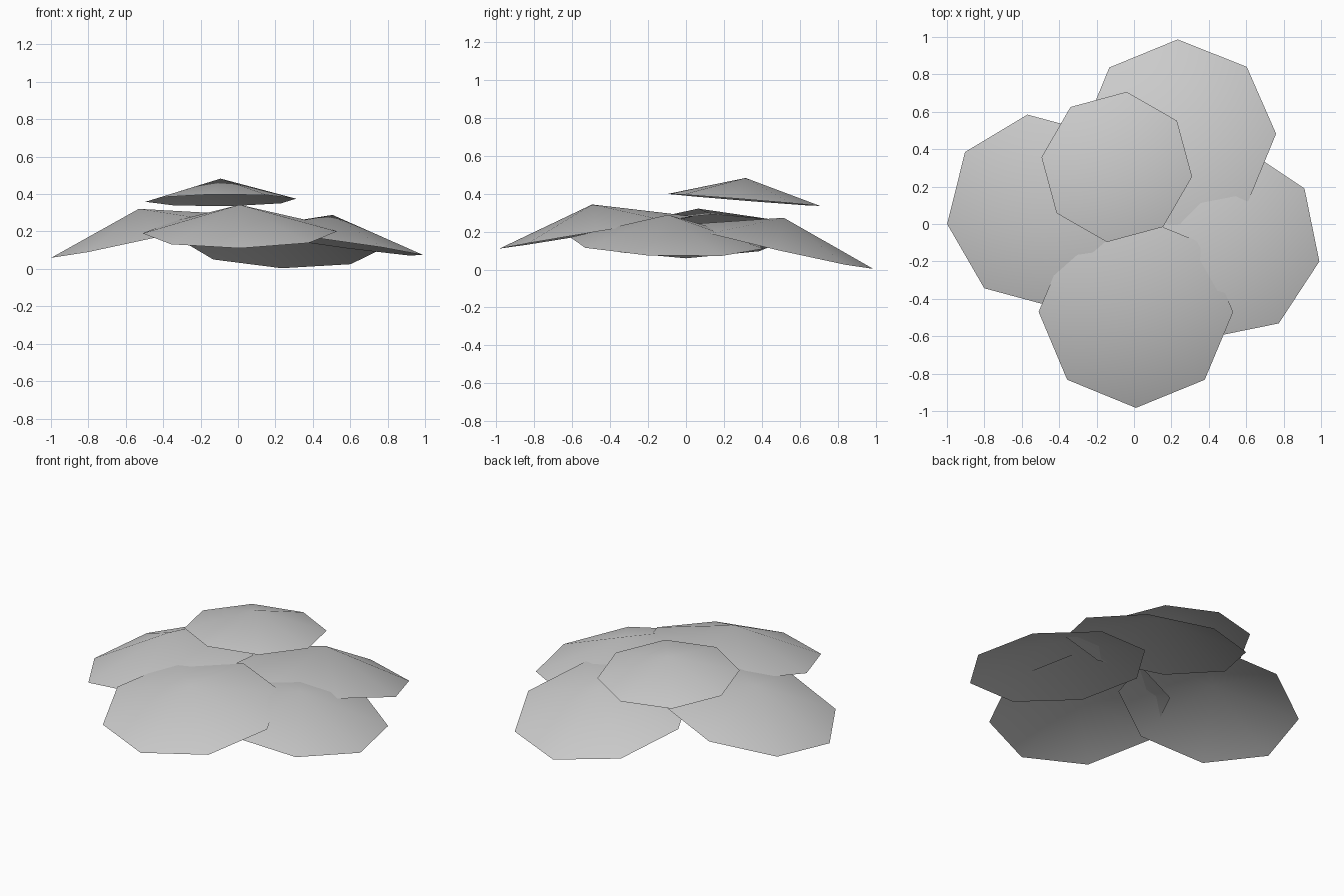
import bpy, bmesh
from math import radians
from mathutils import Matrix, Vector

cube = bpy.data.objects.get("Cube")
if cube:
    bpy.data.objects.remove(cube, do_unlink=True)

GREY = (0.6, 0.6, 0.6, 1)
grey = bpy.data.materials.new("plain grey")
grey.use_nodes = True
grey.diffuse_color = GREY
grey.node_tree.nodes["Principled BSDF"].inputs["Base Color"].default_value = GREY


def leaf_cap(name, centre, slope, turn, radius=0.52, height=0.15):
    """Open eight-sided shallow cone whose rim plane rises by slope in x and y."""
    bm = bmesh.new()
    bmesh.ops.create_cone(bm, cap_ends=False, segments=8, radius1=radius,
                          radius2=0, depth=height,
                          matrix=Matrix.Translation((0, 0, height / 2)))
    bmesh.ops.remove_doubles(bm, verts=bm.verts, dist=0.001)
    # Start with a rim corner on +x, then spin and tilt
    corner = max((v for v in bm.verts if v.co.z < 0.01), key=lambda v: v.co.x).co
    start = Vector((1, 0)).angle_signed(corner.xy)
    spin = Matrix.Rotation(radians(turn) + start, 4, "Z")
    normal = Vector((-slope[0], -slope[1], 1)).normalized()
    tilt = Vector((0, 0, 1)).rotation_difference(normal).to_matrix().to_4x4()
    bm.transform(Matrix.Translation(centre) @ tilt @ spin)
    for face in bm.faces:
        face.smooth = True
    mesh = bpy.data.meshes.new(name)
    bm.to_mesh(mesh)
    bm.free()
    mesh.materials.append(grey)
    bpy.context.collection.objects.link(bpy.data.objects.new(name, mesh))


# Four large overlapping caps and a smaller one on top
leaf_cap("front_cap", (0.01, -0.47, 0.195), (0.01, 0.165), 0)
leaf_cap("right_side_cap", (-0.497, 0.07, 0.175), (0.225, 0.04), 8)
leaf_cap("left_side_cap", (0.485, -0.1, 0.14), (-0.137, -0.033), 34)
leaf_cap("back_cap", (0.24, 0.48, 0.12), (-0.033, -0.23), 0.5, height=0.157)
leaf_cap("top_cap", (-0.092, 0.305, 0.367), (0.01, -0.08), 37.6, 0.406, 0.116)
